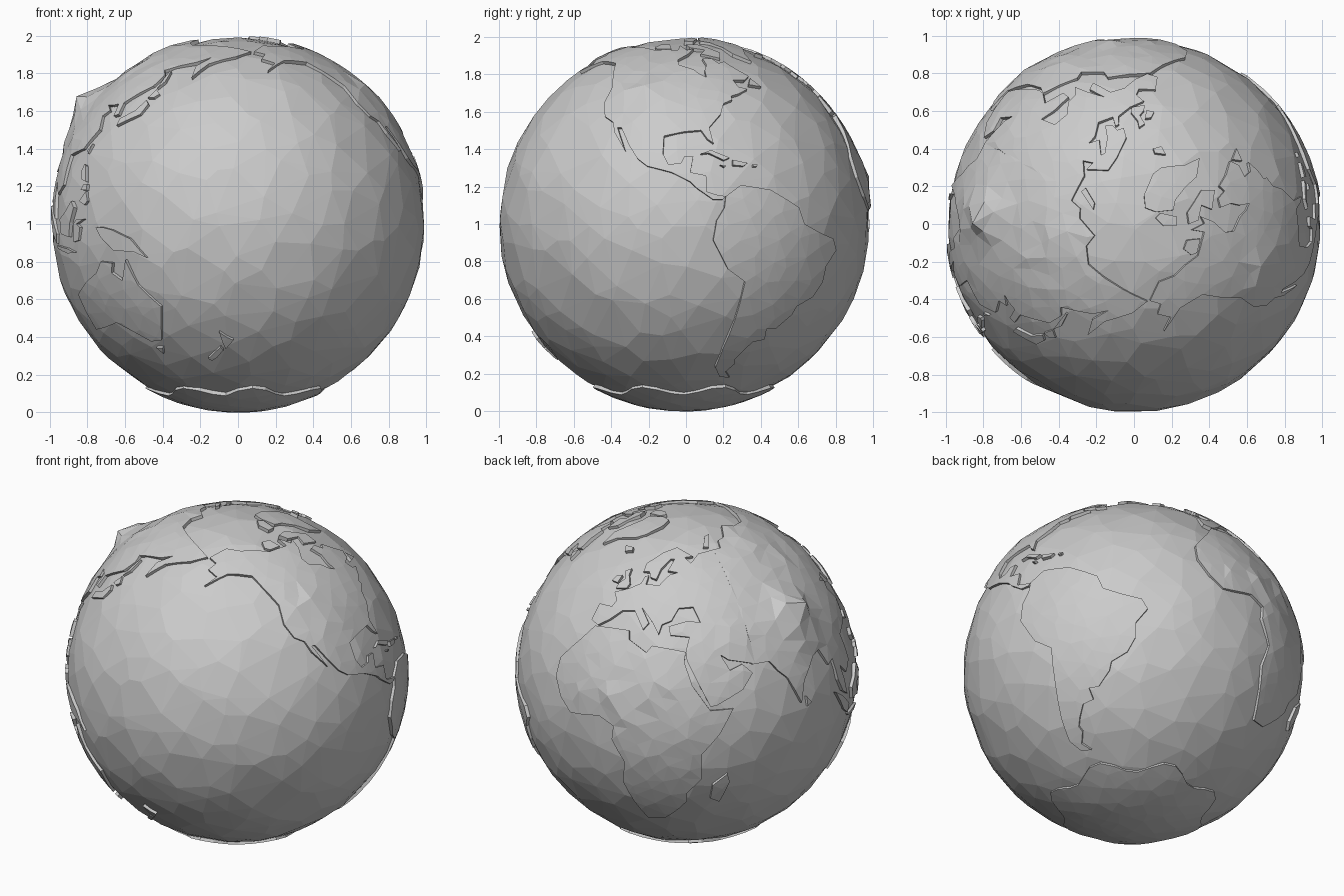
import bpy, bmesh, math, random
from mathutils import Vector
from mathutils.geometry import delaunay_2d_cdt

random.seed(4)
CENTRE = Vector((0, -0.01, 1.0))
R_OCEAN, R_LAND, R_BASE = 0.991, 1.003, 0.965

# mountain regions: lon, lat, height, spread in degrees
PEAKS = [(85, 38, 0.10, 6), (92, 31, 0.03, 11), (-109, 41, 0.025, 10),
         (3, 12, 0.03, 8), (18, 18, 0.016, 14), (35, 2, 0.014, 10),
         (15, -5, 0.014, 8), (50, 33, 0.014, 10), (105, 62, 0.016, 14)]


def direction(lon, lat):
    a, b = math.radians(lon), math.radians(lat)
    return Vector((-math.sin(a) * math.cos(b), math.cos(a) * math.cos(b), math.sin(b)))


def scattered(n, jitter):
    """Evenly spread, slightly shaken directions over the sphere."""
    pts = []
    for i in range(n):
        z = 1 - (2 * i + 1) / n
        r, t = math.sqrt(1 - z * z), i * math.pi * (3 - math.sqrt(5))
        shake = Vector([random.uniform(-jitter, jitter) for _ in range(3)])
        pts.append((Vector((r * math.cos(t), r * math.sin(t), z)) + shake).normalized())
    return pts


def elevation(d):
    h = 0
    for lon, lat, amp, spread in PEAKS:
        ang = math.degrees(d.angle(direction(lon, lat)))
        h += amp * math.exp(-(ang / spread) ** 2) * (1 if amp > 0.09 else random.uniform(0, 1.2))
    return h


def inside(p, poly):
    hit = False
    for a, b in zip(poly, poly[1:] + poly[:1]):
        if (a.y > p.y) != (b.y > p.y) and p.x < a.x + (p.y - a.y) * (b.x - a.x) / (b.y - a.y):
            hit = not hit
    return hit


def finish(name, bm):
    me = bpy.data.meshes.new(name)
    bm.to_mesh(me)
    bm.free()
    ob = bpy.data.objects.new(name, me)
    ob.location = CENTRE
    bpy.context.collection.objects.link(ob)


INNER = scattered(1300, 0.03)


def land(name, coast):
    """Raised faceted plate from a lon/lat coastline."""
    dirs = [direction(*c) for c in coast]
    rot = sum(dirs, Vector()).normalized().rotation_difference(Vector((0, 0, 1)))
    back = rot.inverted()

    def flat(d):
        v = rot @ d
        s = Vector((v.x, v.y))
        return s.normalized() * math.atan2(s.length, v.z) if s.length > 1e-6 else s

    def unflat(p):
        t = p.length
        k = math.sin(t) / t if t > 1e-6 else 1
        return back @ Vector((p.x * k, p.y * k, math.cos(t)))

    rim = []
    for a, b in zip(dirs, dirs[1:] + dirs[:1]):
        n = max(1, math.ceil(a.angle(b) / 0.13))
        rim += [flat(a.lerp(b, i / n).normalized()) for i in range(n)]
    pts = list(rim)
    for d in INNER:
        if (rot @ d).z > -0.2:
            p = flat(d)
            if inside(p, rim) and min((p - q).length for q in rim) > 0.03:
                pts.append(p)
    n = len(rim)
    vs, _, fs, *_ = delaunay_2d_cdt(pts, [(i, (i + 1) % n) for i in range(n)], [], 0, 1e-5)
    bm = bmesh.new()
    bv = []
    for i, p in enumerate(vs):
        d = unflat(p)
        bv.append(bm.verts.new(d * (R_LAND + (elevation(d) if i >= n else 0))))
    for f in fs:
        if inside(sum((vs[i] for i in f), Vector((0, 0))) / len(f), rim):
            bm.faces.new([bv[i] for i in f])
    bmesh.ops.delete(bm, geom=[v for v in bm.verts if not v.link_faces], context='VERTS')
    # coast cliffs
    ext = bmesh.ops.extrude_edge_only(bm, edges=[e for e in bm.edges if e.is_boundary])
    for v in ext['geom']:
        if isinstance(v, bmesh.types.BMVert):
            v.co = v.co.normalized() * R_BASE
    finish(name, bm)


# ocean ball
bm = bmesh.new()
for d in scattered(480, 0.06) + [Vector((0, 0, 1))]:
    bm.verts.new(d * R_OCEAN)
hull = bmesh.ops.convex_hull(bm, input=bm.verts)
bmesh.ops.recalc_face_normals(bm, faces=bm.faces)
finish("ocean", bm)

# continents
land("north_america", [
    (-168, 66), (-156, 71), (-141, 70), (-128, 70), (-115, 68), (-95, 68), (-94, 72), (-88, 68),
    (-82, 69), (-87, 65), (-94, 61), (-93, 58), (-85, 55.5), (-82, 53), (-79, 51.5), (-79, 55),
    (-77, 58), (-78, 62), (-72, 62), (-69, 59), (-65, 60), (-61, 56), (-56, 52), (-60, 50),
    (-66, 50), (-65, 47), (-61, 46), (-66, 44), (-70, 43), (-70, 41.5), (-74, 40), (-76, 36),
    (-81, 31), (-80, 25.5), (-82, 27), (-84, 30), (-90, 29.5), (-97, 28), (-97, 22), (-95, 18.5),
    (-91, 19), (-90, 21), (-87, 21), (-88, 16), (-83, 15), (-83, 10), (-80, 9), (-77, 8.5),
    (-78, 7.5), (-81, 7.5), (-86, 11), (-88, 13), (-94, 16), (-102, 18), (-105.5, 20.5),
    (-109, 25), (-113, 31), (-114.5, 31), (-110, 23), (-115, 29), (-117, 33), (-121, 35),
    (-124, 40), (-124, 47), (-130, 54), (-135, 59), (-145, 60), (-151, 60), (-164, 54.5),
    (-158, 58.5), (-165, 61), (-161, 64)])
land("south_america", [
    (-77, 8.5), (-72, 12), (-62, 10.5), (-52, 5), (-50, 0), (-44, -2.5), (-37, -4.5), (-35, -8),
    (-39, -13), (-39, -18), (-42, -23), (-48, -26), (-49, -29), (-54, -34), (-58, -34), (-57, -38),
    (-62, -39), (-65, -43), (-67, -46), (-66, -48), (-69, -52), (-65, -55), (-71, -54.5),
    (-75, -50), (-74, -42), (-71.5, -30), (-70, -18), (-76, -14), (-81, -5), (-80, 1), (-77.5, 5)])
land("africa", [
    (-6, 35.5), (10, 37), (11, 34), (19, 30.5), (21, 33), (34.5, 31.5), (34, 28), (37, 20),
    (43, 11.5), (51, 11.5), (46, 3), (40, -4), (40, -14), (35, -20), (35, -24), (32, -28),
    (26, -34), (19, -34.5), (15, -26), (12, -17), (13.5, -9), (9, -1), (9.5, 4), (4, 6.5),
    (-4, 5), (-8, 4.5), (-13, 8.5), (-17, 14.5), (-17, 21), (-10, 30)])
land("europe_and_near_east", [
    (-9, 37), (-9, 43), (-2, 43.5), (-1, 46), (-4.5, 48.5), (2, 51), (8, 54), (8.5, 57),
    (10.5, 57.5), (11, 54), (19, 54.5), (22, 57.5), (24, 59), (29, 60), (22, 60.5), (25, 65.5),
    (22, 65.5), (17, 61), (16, 56.5), (12, 57), (10, 59), (6, 58.5), (5, 62), (14, 68), (25, 71),
    (40, 67), (33, 66.5), (38, 64), (45, 68), (61, 69), (61, 47), (61, 25.3), (57, 26.5),
    (51, 28), (48, 30), (51, 24.5), (56, 26), (59.5, 22.5), (55, 17.5), (45, 13), (43, 13),
    (39, 21), (35, 28.5), (34.5, 31.5), (36, 36.5), (28, 37), (27, 40), (35, 42), (41, 41.5),
    (38, 47), (31, 46.5), (28, 42), (24, 40.5), (23, 37), (19.5, 41), (13, 45.5), (18, 40.5),
    (16, 38), (10, 44), (4, 43), (-0.5, 39), (-5, 36)])
land("asia", [
    (60, 25.3), (60, 47), (60, 69), (68, 69), (72, 72.5), (82, 73), (104, 77.5), (113, 74),
    (130, 71.5), (150, 71.5), (170, 70), (190, 66), (179, 62.5), (163, 58), (157, 51), (156, 57),
    (163, 62), (155, 59), (138, 54.5), (141, 52), (139, 47), (128, 40), (129, 35.5), (126.5, 35),
    (125, 39.5), (121.5, 39), (118, 39), (122, 37), (119, 35), (122, 30), (117, 23.5),
    (108, 21.5), (109, 12), (105, 9), (101, 13), (104, 1.5), (100.5, 4), (98, 9), (97, 17),
    (94, 16), (91, 22.5), (87, 21.5), (80, 15), (77.5, 8), (73, 18), (70, 21), (67, 25)])
land("australia", [
    (114, -22), (122, -18), (129, -15), (132, -11.5), (137, -12), (136, -15), (140, -17.5),
    (142.5, -11), (146, -19), (153, -26), (151, -33), (149, -38), (144, -38.5), (138, -35),
    (131, -31.5), (124, -33), (115, -34)])
land("antarctica", [(lon, -63 - 2.5 * math.sin(lon * 0.12)) for lon in range(-180, 180, 9)])

# large islands
land("greenland", [(-68, 77), (-58, 82), (-32, 83.5), (-18, 80), (-20, 73), (-25, 70), (-40, 65),
                   (-44, 60), (-52, 65), (-53, 70), (-58, 75)])
land("baffin_island", [(-88, 73), (-76, 73), (-62, 66), (-66, 62), (-78, 65), (-73, 68), (-85, 70)])
land("victoria_island", [(-117, 70), (-115, 73), (-105, 73), (-101, 69), (-113, 68.7)])
land("ellesmere_island", [(-90, 77), (-90, 81), (-70, 83), (-64, 81), (-78, 76.5)])
land("newfoundland", [(-59, 48), (-56, 51), (-53, 47)])
land("iceland", [(-24, 65.5), (-16, 66.3), (-14, 65), (-19, 63.5)])
land("great_britain", [(-5, 50), (1, 51), (1.5, 53), (-2, 56), (-3, 58.5), (-6, 57), (-3, 54), (-5, 52)])
land("ireland", [(-10, 52), (-6, 52), (-6, 55), (-9, 54.5)])
land("novaya_zemlya", [(52, 71), (57, 70.5), (68, 76.5), (60, 76)])
land("madagascar", [(44, -17), (49, -12.5), (50, -16), (47, -25), (43.5, -23)])
land("ceylon_island", [(80, 9.5), (82, 7), (80, 6)])
land("sakhalin", [(142, 54), (143, 54), (144, 49), (142, 46)])
land("hokkaido", [(140, 42), (142, 45.5), (145, 43.5), (143, 42)])
land("honshu", [(131, 34), (137, 37), (140, 41), (142, 39.5), (140.5, 35.5), (136, 33.7), (131, 31.5)])
land("taiwan", [(120, 23), (121.7, 25.2), (121, 22)])
land("luzon", [(120, 16), (121, 18.5), (122, 18), (124, 13), (121, 13.8)])
land("mindanao", [(122, 7), (125, 10), (126.5, 7), (125, 5.8)])
land("visayas", [(122, 10.5), (123, 12), (125, 12.3), (125.3, 10.3)])
land("sumatra", [(95.5, 5.5), (100, 2.5), (106, -3), (105, -6), (101, -3)])
land("java", [(105, -6.5), (114, -7.5), (119, -8.7), (114, -9), (106, -7.5)])
land("borneo", [(109, 1.5), (113, 3.5), (117, 7), (119, 5), (117, 0.5), (116, -4), (110, -3)])
land("sulawesi", [(119, -5.5), (119, 0), (121, 1.4), (125, 1.5), (121, 0), (123, -1), (122, -5)])
land("new_guinea", [(131, -1), (134, -1), (138, -1.8), (145, -4.5), (150.5, -10.3), (146, -8.5),
                    (138, -8), (133, -4)])
land("new_zealand_north", [(173, -35), (176, -37), (178.3, -38), (175, -41.5), (174, -39)])
land("new_zealand_south", [(173, -40.7), (174, -42), (171, -45), (168.5, -46.5), (167, -45.5)])
land("tasmania", [(145, -41), (148, -41), (147, -43.5)])
land("cuba", [(-84.5, 22), (-81, 23.2), (-75, 20.7), (-77, 19.9), (-82, 22.3)])
land("hispaniola", [(-74, 20), (-69, 19), (-70.5, 18), (-74, 18.3)])
land("jamaica", [(-78.3, 18.4), (-76.3, 18.2), (-77, 17.7)])
land("puerto_rico", [(-67.2, 18.5), (-65.6, 18.4), (-66, 17.8), (-67.2, 17.9)])
